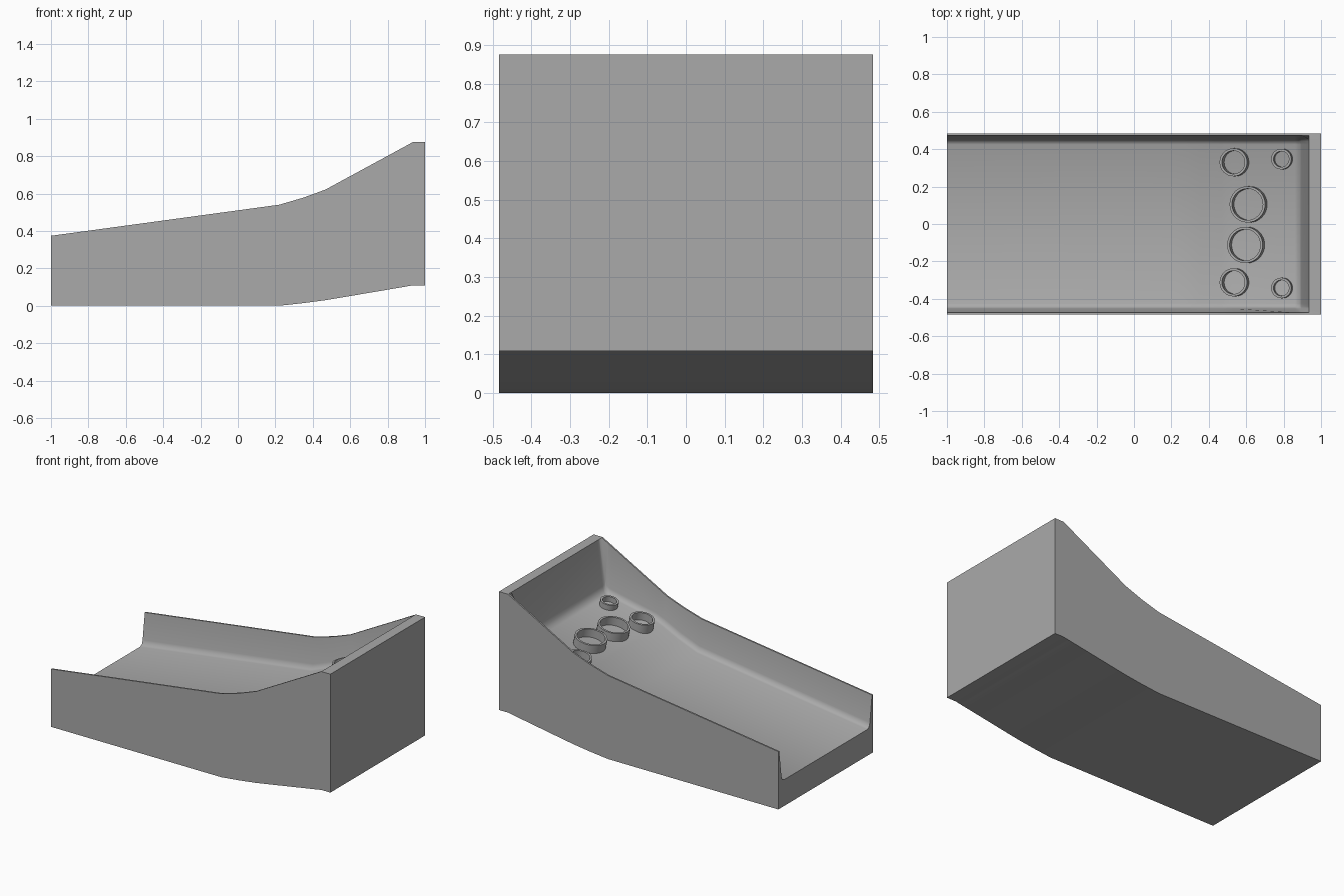
import bpy, bmesh, math
from mathutils import Matrix, Vector

cube = bpy.data.objects.get("Cube")
if cube:
    bpy.data.objects.remove(cube)

grey = bpy.data.materials.new("plain_grey")
grey.use_nodes = True
colour = (0.4, 0.4, 0.4, 1)
grey.diffuse_color = colour
grey.node_tree.nodes["Principled BSDF"].inputs["Base Color"].default_value = colour

HALF_W, RIM_Y = 0.484, 0.474
# Rounded foot of the side walls: y, height above the floor
FOOT = [(0.452, 0.035), (0.443, 0.008), (0.425, 0.0)]


def finish(name, bm, angle):
    bmesh.ops.remove_doubles(bm, verts=bm.verts, dist=0.0005)
    bmesh.ops.recalc_face_normals(bm, faces=bm.faces)
    mesh = bpy.data.meshes.new(name)
    bm.to_mesh(mesh)
    bm.free()
    mesh.materials.append(grey)
    obj = bpy.data.objects.new(name, mesh)
    bpy.context.collection.objects.link(obj)
    bpy.ops.object.select_all(action='DESELECT')
    obj.select_set(True)
    bpy.context.view_layer.objects.active = obj
    bpy.ops.object.shade_smooth_by_angle(angle=math.radians(angle))
    return obj


# Stations along the lane: x, underside, floor, rim
stations = [
    (-1.0, 0.0, 0.17, 0.374),
    (0.22, 0.0, 0.34, 0.54),
    (0.35, 0.014, 0.39, 0.578),
    (0.47, 0.03, 0.448, 0.622),
    (0.53, 0.04, 0.472, 0.655),
    (0.86, 0.096, 0.538, 0.834),
    (0.885, 0.1, 0.552, 0.848),
    (0.895, 0.102, 0.59, 0.853),
    (0.935, 0.109, 0.875, 0.875),
    (1.0, 0.109, 0.875, 0.875),
]

# Trough body: a U-shaped section swept through the stations
bm = bmesh.new()
rings = []
for x, under, floor, rim in stations:
    half = [(HALF_W, under), (HALF_W, rim), (RIM_Y, rim)]
    half += [(y, min(floor + up, rim)) for y, up in FOOT]
    section = half + [(-y, z) for y, z in reversed(half)]
    rings.append([bm.verts.new((x, y, z)) for y, z in section])
for a, b in zip(rings, rings[1:]):
    for i in range(len(a)):
        j = (i + 1) % len(a)
        bm.faces.new((a[i], a[j], b[j], b[i]))
bm.faces.new(rings[0])
# The rear end is a plain rectangle below the flat rear rim
bm.faces.new(rings[-1])
finish("ramp_body", bm, 55)


def floor_height(x):
    for a, b in zip(stations, stations[1:]):
        if a[0] <= x <= b[0]:
            return a[2] + (b[2] - a[2]) * (x - a[0]) / (b[0] - a[0])


# Target rings standing square to the sloping target floor
def target_ring(name, x, y, radius, height, wall=0.013, sides=32):
    bm = bmesh.new()
    profile = [(radius, -0.01), (radius, height),
               (radius - wall, height), (radius - wall, -0.01)]
    loops = []
    for i in range(sides):
        t = math.tau * i / sides
        loops.append([bm.verts.new((r * math.cos(t), r * math.sin(t), z))
                      for r, z in profile])
    for i in range(sides):
        a, b = loops[i], loops[(i + 1) % sides]
        for k in range(4):
            m = (k + 1) % 4
            bm.faces.new((a[k], b[k], b[m], a[m]))
    ring = finish(name, bm, 30)
    slope = math.atan2(floor_height(0.86) - floor_height(0.53), 0.33)
    place = Matrix.Translation(Vector((x, y, floor_height(x))))
    ring.matrix_world = place @ Matrix.Rotation(-slope, 4, 'Y')


target_ring("large_ring_left", 0.617, 0.105, 0.097, 0.055)
target_ring("large_ring_right", 0.604, -0.112, 0.097, 0.055)
target_ring("medium_ring_left", 0.541, 0.33, 0.075, 0.05)
target_ring("medium_ring_right", 0.541, -0.312, 0.075, 0.05)
target_ring("small_ring_left", 0.794, 0.347, 0.055, 0.035)
target_ring("small_ring_right", 0.794, -0.342, 0.055, 0.035)
